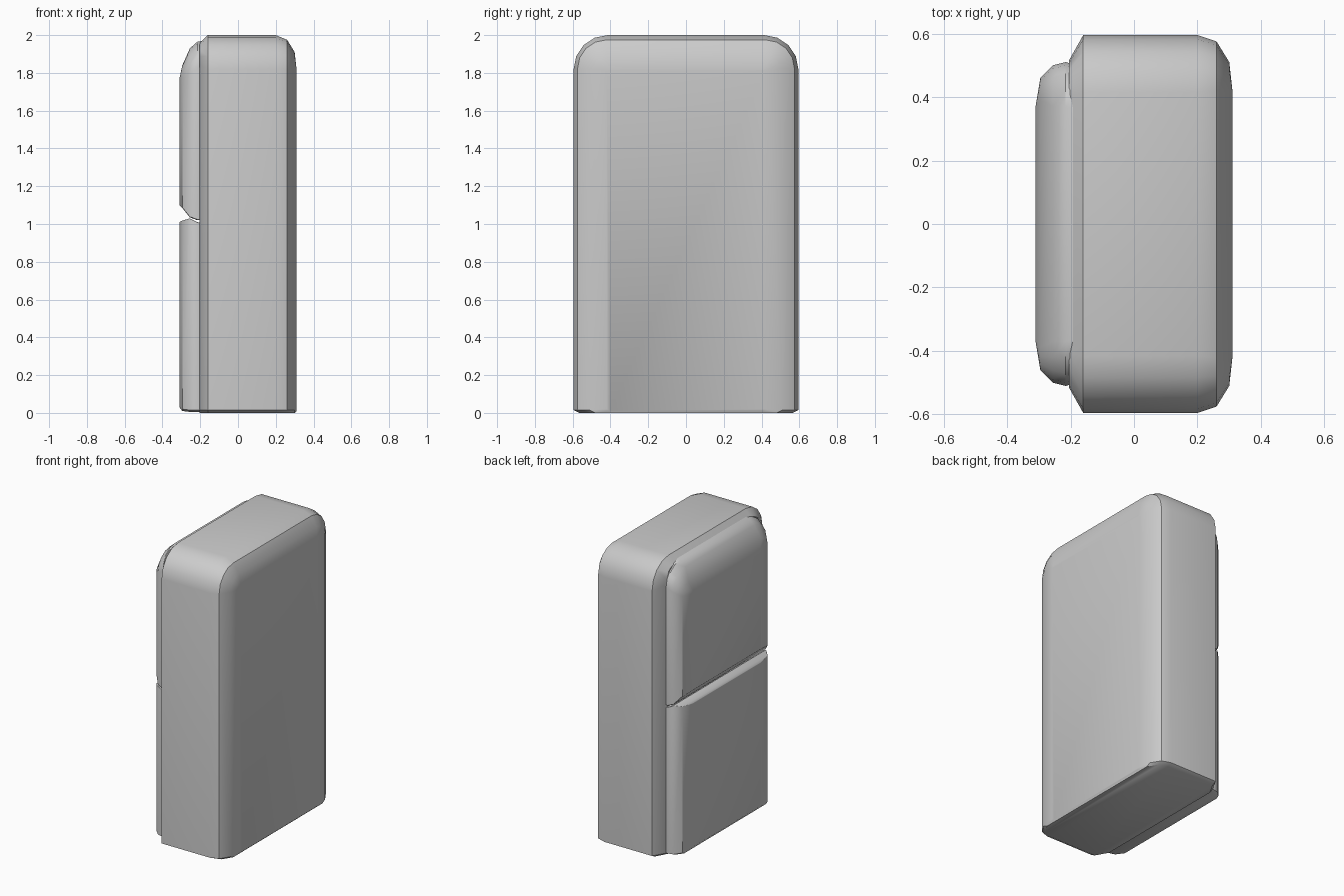
import bpy, bmesh, math

if "Cube" in bpy.data.objects:
    bpy.data.objects.remove(bpy.data.objects["Cube"])


def outline(hy, zb, zt, r, c):
    """Half-symmetric y/z outline: small bottom chamfer c, top corner radius r."""
    half = [(hy - 2 * c, zb), (hy, zb + c)]
    for i in range(5):
        a = math.radians(22.5 * i)
        half.append((hy - r + r * math.cos(a), zt - r + r * math.sin(a)))
    return half + [(-y, z) for y, z in reversed(half)]


def loft(name, sections):
    """Skin a row of outlines placed along x: (x, half width, bottom, top, radius, chamfer)."""
    bm = bmesh.new()
    rings = [[bm.verts.new((s[0], y, z)) for y, z in outline(*s[1:])] for s in sections]
    for a, b in zip(rings, rings[1:]):
        n = len(a)
        for i in range(n):
            j = (i + 1) % n
            bm.faces.new((a[i], a[j], b[j], b[i]))
    bm.faces.new(rings[0])
    bm.faces.new(rings[-1])
    bmesh.ops.remove_doubles(bm, verts=bm.verts, dist=0.0005)
    bmesh.ops.recalc_face_normals(bm, faces=bm.faces)
    mesh = bpy.data.meshes.new(name)
    bm.to_mesh(mesh)
    bm.free()
    ob = bpy.data.objects.new(name, mesh)
    bpy.context.collection.objects.link(ob)
    bpy.ops.object.select_all(action='DESELECT')
    ob.select_set(True)
    bpy.context.view_layer.objects.active = ob
    bpy.ops.object.shade_smooth_by_angle(angle=math.radians(35))
    return ob


# main cabinet, rounded towards the back
loft("cabinet", [
    (-0.205, 0.515, 0.0, 1.955, 0.11, 0.015),
    (-0.16, 0.595, 0.0, 2.0, 0.18, 0.015),
    (0.20, 0.595, 0.0, 2.0, 0.18, 0.015),
    (0.26, 0.575, 0.0, 1.975, 0.155, 0.015),
    (0.30, 0.51, 0.0, 1.91, 0.09, 0.015),
    (0.31, 0.42, 0.01, 1.82, 0.01, 0.01)])

# upper door, rounded top corners and sloped lower edge
loft("upper_door", [
    (-0.18, 0.50, 1.02, 1.97, 0.14, 0.004),
    (-0.215, 0.51, 1.02, 1.965, 0.14, 0.004),
    (-0.255, 0.50, 1.035, 1.93, 0.13, 0.004),
    (-0.295, 0.46, 1.085, 1.84, 0.07, 0.004),
    (-0.31, 0.37, 1.10, 1.77, 0.01, 0.004)])

# lower door, square top edge
loft("lower_door", [
    (-0.18, 0.50, 0.005, 1.0, 0.004, 0.01),
    (-0.215, 0.51, 0.005, 1.01, 0.004, 0.01),
    (-0.255, 0.50, 0.005, 1.03, 0.004, 0.01),
    (-0.295, 0.46, 0.01, 1.018, 0.004, 0.01),
    (-0.31, 0.37, 0.03, 1.01, 0.004, 0.01)])
